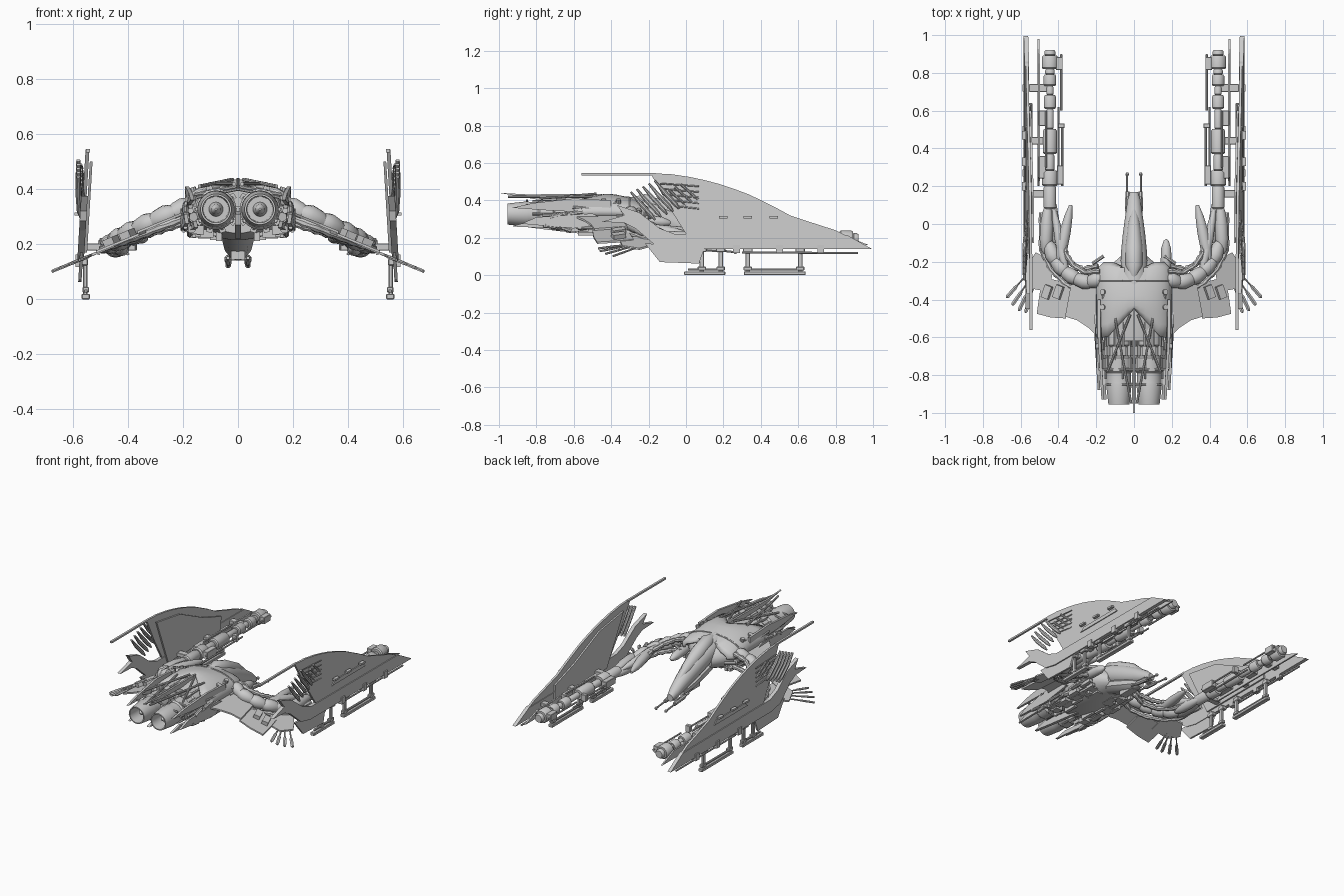
import bpy, bmesh, math, random
from mathutils import Vector, Matrix
random.seed(4)
V = Vector


def finish(name, bm, mirror=True, smooth=True, bevel=0):
    bmesh.ops.recalc_face_normals(bm, faces=bm.faces)
    me = bpy.data.meshes.new(name)
    bm.to_mesh(me)
    bm.free()
    if smooth:
        me.polygons.foreach_set("use_smooth", [True] * len(me.polygons))
        me.set_sharp_from_angle(angle=math.radians(35))
    ob = bpy.data.objects.new(name, me)
    bpy.context.collection.objects.link(ob)
    if bevel:
        b = ob.modifiers.new("Bevel", 'BEVEL')
        b.width, b.segments = bevel, 1
    if mirror:
        ob.modifiers.new("Mirror", 'MIRROR')
    return ob


def loft(bm, secs, n=14, axis=None):
    """Skin elliptical rings; each section is (x, y, z, r_side, r_up)."""
    P = [V(s[:3]) for s in secs]
    rings = []
    for i, s in enumerate(secs):
        t = V(axis) if axis else P[min(i + 1, len(P) - 1)] - P[max(i - 1, 0)]
        t.normalize()
        side = t.cross(V((0, 0, 1))) if abs(t.z) < .95 else V((1, 0, 0))
        side.normalize()
        up = side.cross(t)
        ring = []
        for k in range(n):
            a = math.tau * (k + .5) / n
            ring.append(bm.verts.new(P[i] + side * s[3] * math.cos(a) + up * s[4] * math.sin(a)))
        rings.append(ring)
    for a, b in zip(rings, rings[1:]):
        for k in range(n):
            bm.faces.new((a[k], a[(k + 1) % n], b[(k + 1) % n], b[k]))
    bm.faces.new(rings[0])
    bm.faces.new(rings[-1])


def rod(bm, a, b, r, n=8):
    loft(bm, [(*a, r, r), (*b, r, r)], n)


def box(bm, c, size, rot=Matrix()):
    bmesh.ops.create_cube(bm, size=1, matrix=Matrix.Translation(c) @ rot @ Matrix.Diagonal((*size, 1)))


def prism(bm, pts, offset):
    """Extrude a closed outline of 3D points by an offset vector."""
    lo = [bm.verts.new(V(p)) for p in pts]
    hi = [bm.verts.new(V(p) + V(offset)) for p in pts]
    bm.faces.new(lo)
    bm.faces.new(hi)
    for i in range(len(lo)):
        j = (i + 1) % len(lo)
        bm.faces.new((lo[i], lo[j], hi[j], hi[i]))


def lean(z):
    return .54 + (.54 - z) * .06          # side sails lean slightly outward at the foot


def sail(name, yz, dx=0, t=.014):
    bm = bmesh.new()
    prism(bm, [(lean(z) + dx, y, z) for y, z in yz], (t, 0, 0))
    return finish(name, bm, smooth=False)


# Side sails: tall panel, lower band, keel and trim
sail("sail_panel", [(-.19, .545), (-.08, .54), (.02, .525), (.1, .508), (.18, .487), (.26, .46), (.34, .43),
                    (.475, .364), (.555, .32), (.66, .285), (.8, .24), (.92, .18), (.9, .145), (0, .145), (0, .22), (-.1, .38)])
sail("sail_band", [(-.37, .375), (-.25, .335), (-.14, .25), (-.06, .22), (.86, .215), (.995, .14),
                   (-.07, .14), (-.165, .16), (-.27, .25), (-.33, .28), (-.45, .285), (-.33, .32)], -.004, .024)
sail("sail_keel", [(-.22, .17), (-.14, .07), (.07, .062), (.1, .15)], 0, .012)
sail("sail_inner_blade", [(.2, .16), (.25, .215), (.85, .21), (.98, .16)], -.062, .01)
sail("sail_inner_layer", [(-.1, .5), (.15, .46), (.4, .34), (.6, .27), (.6, .17), (.05, .17)], -.014, .01)
sail("sail_outer_step", [(.17, .27), (.2, .295), (.5, .295), (.52, .27)], .012, .008)
bm = bmesh.new()
box(bm, (.545, -.36, .54), (.014, .4, .012))
for y in (.2, .33, .47):
    box(bm, (.584, y, .31), (.02, .045, .012))
rod(bm, (.575, .3, .122), (.57, .92, .118), .006)
for y in (.27, .5, .72):
    box(bm, (.575, y, .14), (.03, .035, .045))
finish("sail_bars", bm, smooth=False)

# Row of slats and rods filling the notch behind each sail
bm = bmesh.new()
for i in range(5):
    y, z = -.295 + .032 * i, .445 + .015 * i
    loft(bm, [(.58, y, z, .008, .006), (.58, y + .05, z - .06, .011, .012),
              (.575, y + .11, z - .125, .011, .012), (.57, y + .13, z - .15, .005, .005)], 8)
    rod(bm, (.572, y + .14, z - .02), (.558, y + .23, z - .1), .007)
    rod(bm, (.57, -.14 + .02 * i, .49 - .03 * i), (.565, .07, .475 - .03 * i), .004, 6)
finish("sail_slats", bm)

# Landing skids
bm = bmesh.new()
for y0, y1, posts in ((-.01, .21, (.085, .185)), (.31, .64, (.33, .61))):
    box(bm, (.553, (y0 + y1) / 2, .01), (.03, y1 - y0, .02))
    box(bm, (.553, (y0 + y1) / 2, .03), (.014, y1 - y0 - .04, .012))
    for y in posts:
        box(bm, (.555, y, .085), (.016, .024, .14))
        box(bm, (.56, y, .135), (.03, .05, .025))
        box(bm, (.553, y, .035), (.024, .045, .02))
finish("landing_skids", bm, smooth=False, bevel=.003)

# Arms: overlapping sleeves curving out of the body, with ribbed hoses alongside
path = [(.18, -.29, .335), (.24, -.31, .31), (.31, -.29, .28), (.37, -.25, .25), (.42, -.19, .225), (.45, -.11, .205)]
bm = bmesh.new()
for a, b in zip(path, path[1:]):
    a, b = V(a), V(b)
    d = b - a
    loft(bm, [(*(a + d * f), r, r) for f, r in ((-.2, .026), (0, .036), (.3, .042), (.8, .036), (1.15, .024))], 14)
finish("arm_sleeves", bm)
bm = bmesh.new()
for pts in ([(.18, -.25, .35), (.26, -.255, .32), (.32, -.22, .29), (.36, -.16, .26), (.37, -.1, .24)],
            [(.19, -.22, .28), (.27, -.24, .255), (.35, -.2, .23), (.4, -.1, .205), (.42, .08, .19)],
            [(.18, -.34, .3), (.27, -.36, .265), (.36, -.32, .23), (.44, -.24, .2), (.49, -.14, .185), (.49, .1, .18)]):
    secs = []
    for a, b in zip(pts, pts[1:]):
        for k in range(6):
            r = (.013, .017, .013)[k % 3]
            secs.append((*V(a).lerp(V(b), k / 6), r, r))
    loft(bm, secs, 8)
rod(bm, (.16, -.17, .31), (.22, -.21, .31), .01)
finish("arm_hoses", bm)
bm = bmesh.new()
for a, b, r in (((.4, -.22, .245), (.335, .1, .22), .03), ((.47, -.16, .205), (.455, .12, .192), .035),
                ((.36, -.26, .265), (.425, .08, .2), .026), ((.42, -.1, .185), (.43, .14, .185), .028)):
    a, b = V(a), V(b)
    loft(bm, [(*a.lerp(b, f), r * s, r * s) for f, s in ((0, .25), (.08, .7), (.28, 1), (.55, 1), (.8, .75), (1, .3))], 14)
finish("arm_fairings", bm)

# Forearm cannon: stepped barrel
bm = bmesh.new()
steps = [(.08, .2, .034), (.2, .28, .042), (.28, .37, .024), (.37, .5, .038), (.5, .61, .02), (.61, .68, .033),
         (.68, .73, .02), (.73, .79, .034), (.79, .82, .026), (.82, .89, .044), (.89, .92, .03)]
for y0, y1, r in steps:
    c = min(.008, (y1 - y0) / 4)
    loft(bm, [(.445, y0, .195, r - .006, r - .006), (.445, y0 + c, .195, r, r),
              (.445, y1 - c, .195, r, r), (.445, y1 + .002, .195, r - .006, r - .006)], 14)
finish("cannon_barrel", bm)
bm = bmesh.new()
for y, l, x in ((.26, .1, .39), (.52, .025, .385), (.85, .07, .395), (.3, .12, .485), (.56, .08, .485)):
    box(bm, (x, y, .2), (.035, l, .045))
rod(bm, (.38, .2, .2), (.38, .52, .2), .006)
rod(bm, (.385, .6, .2), (.385, .9, .2), .006)
rod(bm, (.4, .25, .165), (.4, .62, .165), .006)
rod(bm, (.465, .3, .235), (.465, .6, .235), .006)
for y in (.16, .44, .72):
    box(bm, (.505, y, .19), (.1, .04, .025))
finish("cannon_mounts", bm, smooth=False, bevel=.004)

# Main hull core and arched top shell
bm = bmesh.new()
loft(bm, [(0, -.17, .29, .07, .06), (0, -.24, .305, .15, .085), (0, -.36, .315, .18, .1),
          (0, -.5, .315, .17, .1), (0, -.62, .32, .13, .08)], 20, (0, 1, 0))
finish("hull_core", bm, False)
bm = bmesh.new()
stations = [(-.2, .16, .32, .055), (-.23, .19, .32, .075), (-.3, .2, .315, .1), (-.38, .2, .32, .112),
            (-.46, .2, .32, .115), (-.53, .2, .32, .11), (-.6, .2, .32, .1)]
grid = []
for j, (y, w, zb, h) in enumerate(stations):
    row = []
    for k in range(21):
        c = math.cos(math.pi * k / 20)
        sag = max(0, 1 - abs(c) * 1.4)       # rear edge notched around the engines
        yy = y + sag * (.15 if j == 6 else .09 if j == 5 else .03 if j == 4 else 0) - (.05 * sag if j == 0 else 0)
        row.append(bm.verts.new((w * c, yy, zb + h * math.sin(math.pi * k / 20) ** .8)))
    grid.append(row)
rim = [v.co.copy() for v in grid[2]]
for a, b in zip(grid, grid[1:]):
    for k in range(20):
        bm.faces.new((a[k], a[k + 1], b[k + 1], b[k]))
shell = finish("hull_shell", bm, False)
shell.modifiers.new("Thick", 'SOLIDIFY').thickness = .012
bm = bmesh.new()
for k in range(10):
    rod(bm, rim[k], rim[k + 1], .005, 6)
for y, z in ((-.36, .4), (-.44, .4), (-.4, .37)):      # shell studs
    rod(bm, (.155, y, z - .03), (.168, y, z + .006), .014, 10)
finish("shell_trim", bm)

# Cockpit nose drooping forward, canopy, chin and twin prongs
bm = bmesh.new()
loft(bm, [(0, -.34, .37, .06, .05), (0, -.25, .35, .073, .068), (0, -.15, .315, .07, .075), (0, -.05, .272, .06, .07),
          (0, .05, .225, .046, .056), (0, .13, .185, .034, .04), (0, .17, .165, .022, .022)], 18, (0, 1, 0))
finish("cockpit_nose", bm, False)
bm = bmesh.new()
loft(bm, [(0, -.29, .405, .012, .01), (0, -.22, .39, .045, .045), (0, -.12, .35, .046, .05),
          (0, 0, .29, .032, .045), (0, .09, .235, .012, .015)], 16, (0, 1, 0))
finish("canopy", bm, False)
bm = bmesh.new()
loft(bm, [(0, -.24, .26, .06, .04), (0, -.15, .235, .062, .05), (0, -.02, .19, .05, .045), (0, .06, .165, .03, .025)], 10, (0, 1, 0))
box(bm, (0, -.05, .16), (.05, .12, .03))
finish("chin_pod", bm, False)
bm = bmesh.new()
rod(bm, (.036, .02, .15), (.036, .27, .122), .006)
loft(bm, [(.036, .255, .124, .006, .006), (.036, .262, .123, .011, .011), (.036, .272, .122, .006, .006)], 8)
loft(bm, [(.036, .05, .15, .006, .006), (.036, .08, .146, .014, .016), (.034, .17, .135, .012, .014)], 8)
box(bm, (.02, .13, .15), (.04, .03, .02))
finish("nose_prongs", bm)
bm = bmesh.new()
loft(bm, [(.17, -.26, .29, .02, .02), (.17, -.2, .29, .03, .03), (.17, -.13, .285, .027, .027),
          (.17, -.09, .28, .014, .014), (.17, -.08, .28, .003, .003)], 14)
finish("side_capsule", bm, False)

# Twin engines with hollow nozzles and inner cones
bm = bmesh.new()
prof = [(-.5, .06), (-.56, .07), (-.64, .07), (-.65, .062), (-.7, .062), (-.71, .074), (-.78, .074), (-.79, .066),
        (-.84, .066), (-.85, .068), (-.94, .058), (-.955, .056), (-.955, .049), (-.84, .046), (-.84, .026), (-.9, .018), (-.92, .004)]
loft(bm, [(.08, y, .327, r, r) for y, r in prof], 24, (0, 1, 0))
finish("engines", bm)
bm = bmesh.new()
for k in range(10):
    a = math.tau * k / 10
    ca, sa = math.cos(a), math.sin(a)
    rod(bm, (.08 + .074 * ca, -.52, .327 + .076 * sa), (.08 + .07 * ca, -.82 + .05 * (k % 3), .327 + .07 * sa), .007, 6)
    box(bm, (.08 + .075 * ca, -.67, .327 + .078 * sa), (.02, .05, .022), Matrix.Rotation(-a, 4, 'Y'))
finish("engine_pipes", bm)

# Rear blades, spine and struts
bm = bmesh.new()
for x, pts in ((.178, [(-.93, .36), (-.82, .385), (-.6, .41), (-.4, .4), (-.4, .33), (-.72, .345)]),
               (.195, [(-.88, .275), (-.8, .31), (-.5, .33), (-.4, .28), (-.6, .25)]),
               (.165, [(-.93, .26), (-.85, .285), (-.55, .27), (-.55, .24), (-.7, .25)])):
    prism(bm, [(x - .06 * max(0, -y - .6), y, z) for y, z in pts], (.014, 0, 0))
finish("rear_blades", bm, smooth=False)
bm = bmesh.new()
prism(bm, [(-.006, -1, .44), (-.006, -.85, .432), (-.006, -.45, .435), (-.006, -.45, .4), (-.006, -.8, .405)], (.012, 0, 0))
prism(bm, [(-.01, -.95, .27), (-.01, -.8, .31), (-.01, -.55, .33), (-.01, -.55, .22), (-.01, -.8, .25)], (.02, 0, 0))
finish("spine_blade", bm, False, False)
bm = bmesh.new()
rod(bm, (.015, -.95, .42), (.1, -.5, .42), .007)
rod(bm, (.02, -.48, .435), (.14, -.78, .41), .007)
rod(bm, (0, -.77, .41), (.16, -.77, .38), .007)
rod(bm, (0, -.85, .4), (.15, -.85, .37), .006)
finish("rear_struts", bm)

# Machinery packed along the flanks and belly
bm = bmesh.new()
for i in range(26):
    y, z = random.uniform(-.75, -.28), random.uniform(.24, .37)
    x = random.uniform(.16, .2)
    l = random.uniform(.04, .11)
    rod(bm, (x, y - l / 2, z), (x, y + l / 2, z + random.uniform(-.02, .02)), random.uniform(.007, .017))
for i in range(26):
    x = random.uniform(.02, .17)
    box(bm, (x, random.uniform(-.65, -.25), random.uniform(.22, .24) + x * .1),
        (random.uniform(.02, .05), random.uniform(.04, .1), random.uniform(.02, .035)))
finish("hull_machinery", bm, smooth=False)

# Drooping lower wings with trailing feathers
slope = lambda x: .235 - (x - .35) * .41
bm = bmesh.new()
for pts, dz in (([(.17, -.42), (.19, -.6), (.24, -.55), (.3, -.51), (.365, -.49), (.33, -.3), (.2, -.3)], .01),
                ([(.33, -.32), (.36, -.5), (.44, -.495), (.515, -.475), (.5, -.37), (.48, -.28)], 0),
                ([(.42, -.2), (.45, -.36), (.55, -.34), (.585, -.25), (.52, -.15)], -.004)):
    prism(bm, [(x, y, slope(x) + dz) for x, y in pts], (0, 0, .01))
finish("lower_wings", bm, smooth=False)
bm = bmesh.new()
for x0, y0, x1, y1 in ((.57, -.27, .675, -.39), (.55, -.29, .645, -.43), (.535, -.3, .61, -.46), (.52, -.3, .575, -.47)):
    p, q = V((x0, y0, slope(x0))), V((x1, y1, slope(x1)))
    rod(bm, p, p.lerp(q, .6), .005, 6)
    loft(bm, [(*p.lerp(q, f), r, .006) for f, r in ((.45, .005), (.55, .011), (.95, .011), (1, .004))], 6)
for x in (.4, .46):
    box(bm, (x, -.36, slope(x) + .02), (.04, .07, .03), Matrix.Rotation(.39, 4, 'Y') @ Matrix.Rotation(.35, 4, 'Z'))
finish("wing_feathers", bm, smooth=False)
